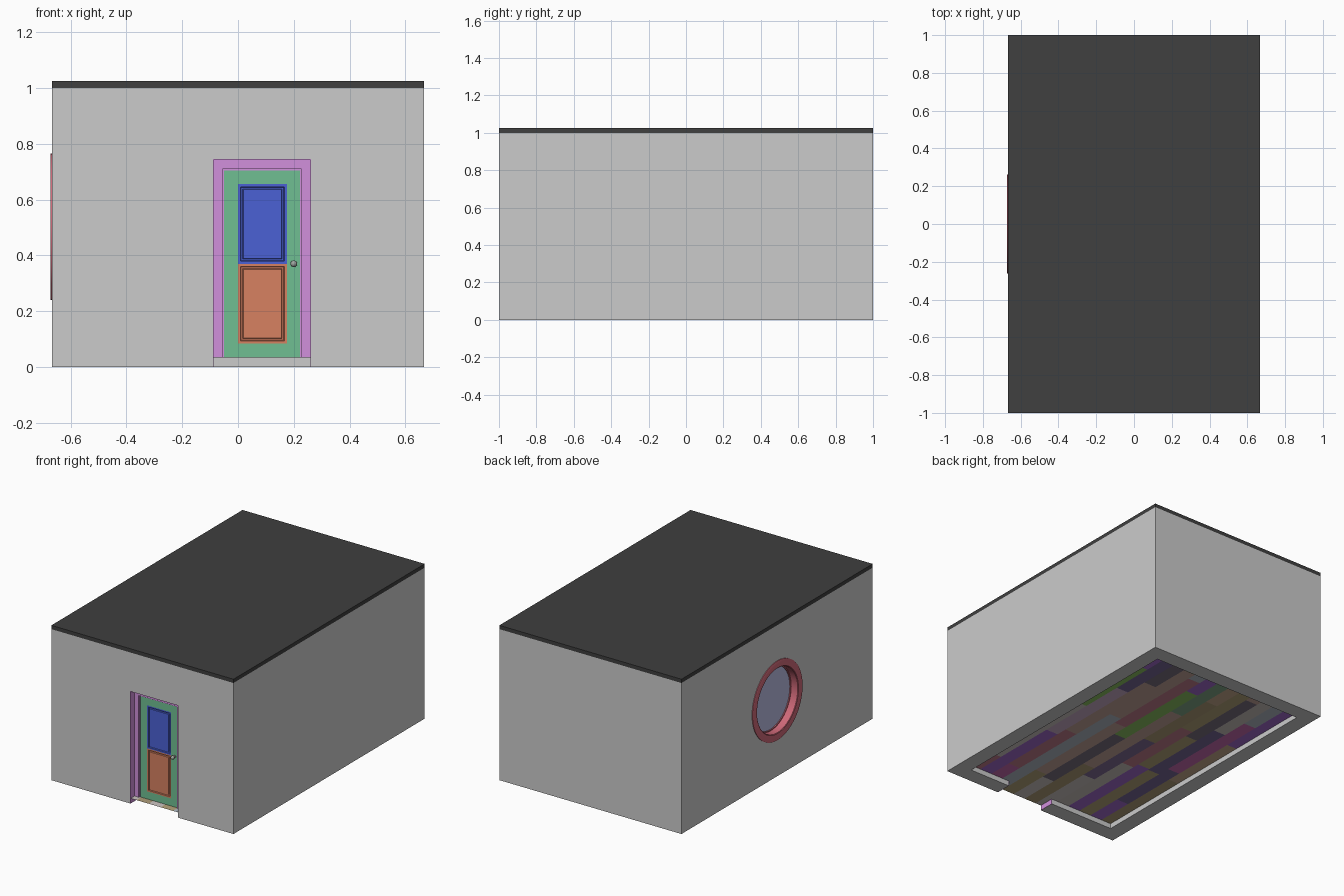
import bpy, bmesh, math, random
from mathutils import Matrix, Vector

if "Cube" in bpy.data.objects:
    bpy.data.objects.remove(bpy.data.objects["Cube"])

random.seed(4)
HX, HY, T = 0.667, 1.0, 0.105      # half width, half depth, wall thickness
FLOOR = 0.035


def material(name, rgb):
    m = bpy.data.materials.new(name)
    m.diffuse_color = (*rgb, 1)
    m.use_nodes = True
    m.node_tree.nodes["Principled BSDF"].inputs["Base Color"].default_value = m.diffuse_color
    return m


def finish(name, bm, mat=None, smooth=False):
    bmesh.ops.recalc_face_normals(bm, faces=bm.faces)
    me = bpy.data.meshes.new(name)
    bm.to_mesh(me)
    bm.free()
    ob = bpy.data.objects.new(name, me)
    bpy.context.collection.objects.link(ob)
    if mat:
        me.materials.append(mat)
    if smooth:
        bpy.ops.object.select_all(action='DESELECT')
        ob.select_set(True)
        bpy.context.view_layer.objects.active = ob
        bpy.ops.object.shade_smooth_by_angle(angle=math.radians(35))
    return ob


def box_bm(x0, x1, y0, y1, z0, z1):
    bm = bmesh.new()
    mid = Vector(((x0 + x1) / 2, (y0 + y1) / 2, (z0 + z1) / 2))
    bmesh.ops.create_cube(bm, size=1, matrix=Matrix.Translation(mid)
                          @ Matrix.Diagonal((x1 - x0, y1 - y0, z1 - z0, 1)))
    return bm


def box(name, *dims, mat=None):
    return finish(name, box_bm(*dims), mat)


def door_surround(name, x0, x1, z1, w, y0, y1, mat, z0):
    """Upside-down U outline extruded along y."""
    pts = [(x0, z0), (x0, z1), (x1, z1), (x1, z0),
           (x1 - w, z0), (x1 - w, z1 - w), (x0 + w, z1 - w), (x0 + w, z0)]
    bm = bmesh.new()
    face = bm.faces.new([bm.verts.new((x, y0, z)) for x, z in pts])
    ext = bmesh.ops.extrude_face_region(bm, geom=[face])
    bmesh.ops.translate(bm, vec=(0, y1 - y0, 0),
                        verts=[v for v in ext['geom'] if isinstance(v, bmesh.types.BMVert)])
    return finish(name, bm, mat)


def lathe(name, profile, axis, center, mat, closed=False, steps=64):
    """Spin (radius, along) points round an axis through center."""
    bm = bmesh.new()
    axis, center = Vector(axis), Vector(center)
    vs = [bm.verts.new(center + axis * a + Vector((0, 0, r))) for r, a in profile]
    pairs = list(zip(vs, vs[1:])) + ([(vs[-1], vs[0])] if closed else [])
    edges = [bm.edges.new(p) for p in pairs]
    bmesh.ops.spin(bm, geom=vs + edges, cent=center, axis=axis,
                   angle=math.tau, steps=steps, use_merge=True)
    bmesh.ops.remove_doubles(bm, verts=bm.verts, dist=1e-5)
    return finish(name, bm, mat, True)


def cut(ob, cutter):
    mod = ob.modifiers.new("cut", 'BOOLEAN')
    mod.object, mod.operation, mod.solver = cutter, 'DIFFERENCE', 'EXACT'
    bpy.context.view_layer.objects.active = ob
    bpy.ops.object.modifier_apply(modifier=mod.name)
    bpy.data.objects.remove(cutter)


black = material("roof_black", (0.05, 0.05, 0.05))
purple = material("frame_purple", (0.64, 0.28, 0.72))
green = material("door_green", (0.16, 0.52, 0.29))
blue = material("panel_blue", (0.07, 0.12, 0.66))
rust = material("panel_red", (0.68, 0.22, 0.12))
crimson = material("window_red", (0.62, 0.14, 0.19))
glass_blue = material("glass_blue", (0.48, 0.5, 0.75))
metal = material("knob_metal", (0.35, 0.38, 0.35))

# Opening positions
DX0, DX1, DZ = -0.09, 0.262, 0.745
WZ, WR = 0.503, 0.262

# Walls with hollow room, doorway and round window hole
walls = box("walls", -HX, HX, -HY, HY, 0, 1)
cut(walls, box("room_cutter", -HX + T, HX - T, -HY + T, HY - T, -0.2, 1.2))
cut(walls, box("door_cutter", DX0, DX1, -1.2, -0.8, -0.2, DZ))
bm = bmesh.new()
bmesh.ops.create_cone(bm, cap_ends=True, segments=64, radius1=WR - 0.01, radius2=WR - 0.01,
                      depth=0.4, matrix=Matrix.Translation((-HX, 0, WZ))
                      @ Matrix.Rotation(math.pi / 2, 4, 'Y'))
cut(walls, finish("window_cutter", bm))

# Roof slab
box("roof", -HX, HX, -HY, HY, 1.0, 1.025, mat=black)

# Floor planks: staggered rows of random lengths along y
palette = [material(f"plank_{i}", [random.uniform(0.1, 0.65) for _ in range(3)])
           for i in range(16)]
bm = bmesh.new()
rows, ex, ey = 15, HX - 0.001, HY - 0.001
w = 2 * ex / rows
for r in range(rows):
    x, y = -ex + r * w, -ey
    length = random.uniform(0.25, 0.8)
    while y < ey:
        end = y + length
        if end > ey - 0.12:
            end = ey
        f = bm.faces.new([bm.verts.new(p + (FLOOR - 0.001,)) for p in
                          ((x, y), (x + w, y), (x + w, end), (x, end))])
        f.material_index = random.randrange(len(palette))
        y, length = end, random.uniform(0.45, 0.85)
floor = finish("floor_planks", bm)
for m in palette:
    floor.data.materials.append(m)

# Door frame: thin lining, jamb and inner stop
door_surround("door_lining", DX0, DX1, DZ, 0.003, -HY, -HY + T, purple, 0)
door_surround("door_jamb", DX0 + 0.003, DX1 - 0.003, DZ - 0.003, 0.032,
              -0.96, -HY + T, purple, FLOOR)
door_surround("door_stop", DX0 + 0.035, DX1 - 0.035, DZ - 0.035, 0.005,
              -0.954, -HY + T, purple, FLOOR)

# Door leaf: stiles and rails around two moulded panels
Y0, Y1 = -0.95, -0.915
L, R, TOP = DX0 + 0.04, DX1 - 0.04, DZ - 0.04
PL, PR, PB, PM, PT = 0.0, 0.175, 0.085, 0.37, 0.655
box("door_left_stile", L, PL, Y0, Y1, FLOOR, TOP, mat=green)
box("door_right_stile", PR, R, Y0, Y1, FLOOR, TOP, mat=green)
box("door_bottom_rail", PL, PR, Y0, Y1, FLOOR, PB, mat=green)
box("door_top_rail", PL, PR, Y0, Y1, PT, TOP, mat=green)


def panel(name, z0, z1, mat):
    bm = box_bm(PL, PR, Y0, Y1, z0, z1)
    bm.normal_update()
    faces = [f for f in bm.faces if abs(f.normal.y) > 0.9]
    # border, groove, raised field
    for thick, depth in ((0.013, 0), (0.003, -0.007), (0.008, 0), (0.004, 0.005)):
        bmesh.ops.inset_individual(bm, faces=faces, thickness=thick, depth=depth)
    return finish(name, bm, mat)


panel("door_upper_panel", PM, PT, blue)
panel("door_lower_panel", PB, PM, rust)

# Door knobs on both sides
knob = [(0, 0), (0.01, 0), (0.01, 0.003), (0.005, 0.004), (0.005, 0.01)]
knob += [(0.012 * math.sin(a), 0.02 - 0.012 * math.cos(a))
         for a in [math.radians(d) for d in (40, 65, 90, 115, 140, 160, 180)]]
for side, y, d in (("outer", Y0, -1), ("inner", Y1, 1)):
    lathe(f"{side}_door_knob", knob, (0, d, 0), (0.2, y, 0.37), metal, steps=24)

# Round window: ring through the wall, retaining ring, glass
wc = (-HX, 0, WZ)
ring = [(WR, -0.004), (WR - 0.002, -0.005), (0.217, -0.005), (0.213, -0.002),
        (0.213, T + 0.002), (0.217, T + 0.005), (WR - 0.002, T + 0.005), (WR, T + 0.004)]
lathe("window_ring", ring, (1, 0, 0), wc, crimson, closed=True)
lathe("window_retainer", [(0.214, 0.045), (0.206, 0.045), (0.206, 0.061), (0.214, 0.061)],
      (1, 0, 0), wc, crimson, closed=True)
lathe("window_glass", [(0, 0.051), (0.21, 0.051), (0.21, 0.055), (0, 0.055)],
      (1, 0, 0), wc, glass_blue)
